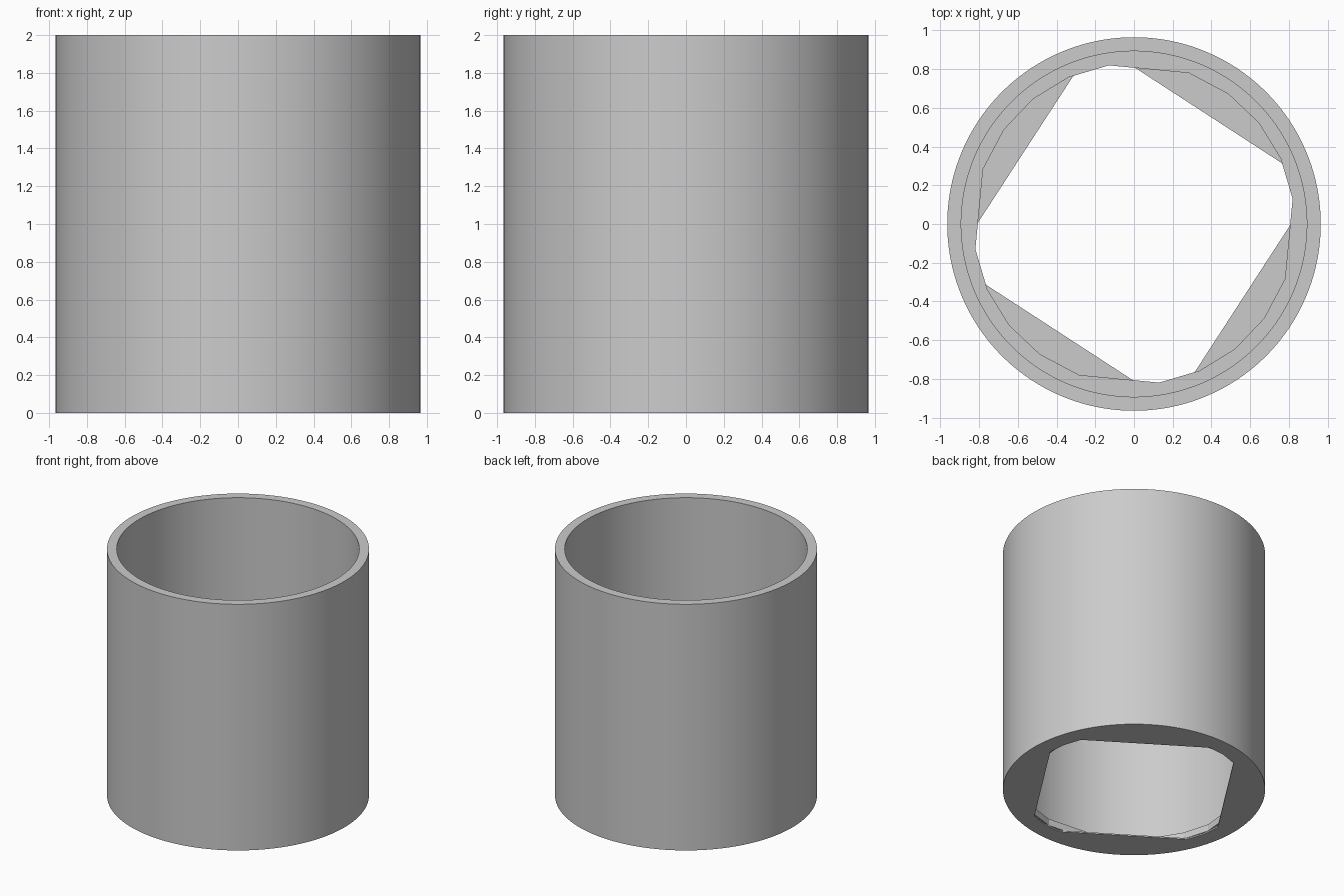
import bpy, bmesh, math

cube = bpy.data.objects.get("Cube")
if cube:
    bpy.data.objects.remove(cube, do_unlink=True)

STEPS = 360          # one column of faces per degree
HEIGHT = 2.0
LIP_TOP = 0.01       # thin lip with the squarish opening
FLOOR_TOP = 0.065    # top of the floor with the rounder opening


def circle(radius):
    return [radius] * STEPS


def polygon(corners):
    """Radius at every degree of a polygon whose (degree, radius) corners repeat each quarter turn."""
    pts = [(a + 90 * k, r) for k in range(4) for a, r in corners]
    pts.append((pts[0][0] + 360, pts[0][1]))
    radii = [0.0] * STEPS
    for (a, ra), (b, rb) in zip(pts, pts[1:]):
        span = math.radians(b - a)
        for d in range(a, b):
            t = math.radians(d - a)
            radii[d % STEPS] = ra * rb * math.sin(span) / (
                ra * math.sin(t) + rb * math.sin(span - t))
    return radii


outer = circle(0.965)
inner = circle(0.893)
lip = polygon([(2, 0.83), (12, 0.835), (22, 0.83)])
floor = polygon([(9, 0.83), (24, 0.83), (39, 0.83), (54, 0.83), (70, 0.83)])

# Closed section: underside, stepped opening, inner wall, rim, outer wall
section = [(outer, 0), (lip, 0), (lip, LIP_TOP), (floor, LIP_TOP),
           (floor, FLOOR_TOP), (inner, FLOOR_TOP), (inner, HEIGHT), (outer, HEIGHT)]

bm = bmesh.new()
rings = []
for radii, z in section:
    rings.append([bm.verts.new((r * math.cos(math.radians(d)),
                                r * math.sin(math.radians(d)), z))
                  for d, r in enumerate(radii)])
for i, ring in enumerate(rings):
    nxt = rings[(i + 1) % len(rings)]
    for d in range(STEPS):
        e = (d + 1) % STEPS
        bm.faces.new((ring[d], nxt[d], nxt[e], ring[e]))

mesh = bpy.data.meshes.new("sleeve")
bm.to_mesh(mesh)
bm.free()
sleeve = bpy.data.objects.new("sleeve", mesh)
bpy.context.collection.objects.link(sleeve)

# Plain grey
grey = bpy.data.materials.new("light grey")
grey.use_nodes = True
colour = (0.6, 0.6, 0.6, 1.0)
grey.diffuse_color = colour
grey.node_tree.nodes["Principled BSDF"].inputs["Base Color"].default_value = colour
mesh.materials.append(grey)

# Smooth walls, crisp edges
bpy.ops.object.select_all(action='DESELECT')
sleeve.select_set(True)
bpy.context.view_layer.objects.active = sleeve
bpy.ops.object.shade_smooth_by_angle(angle=math.radians(8))
